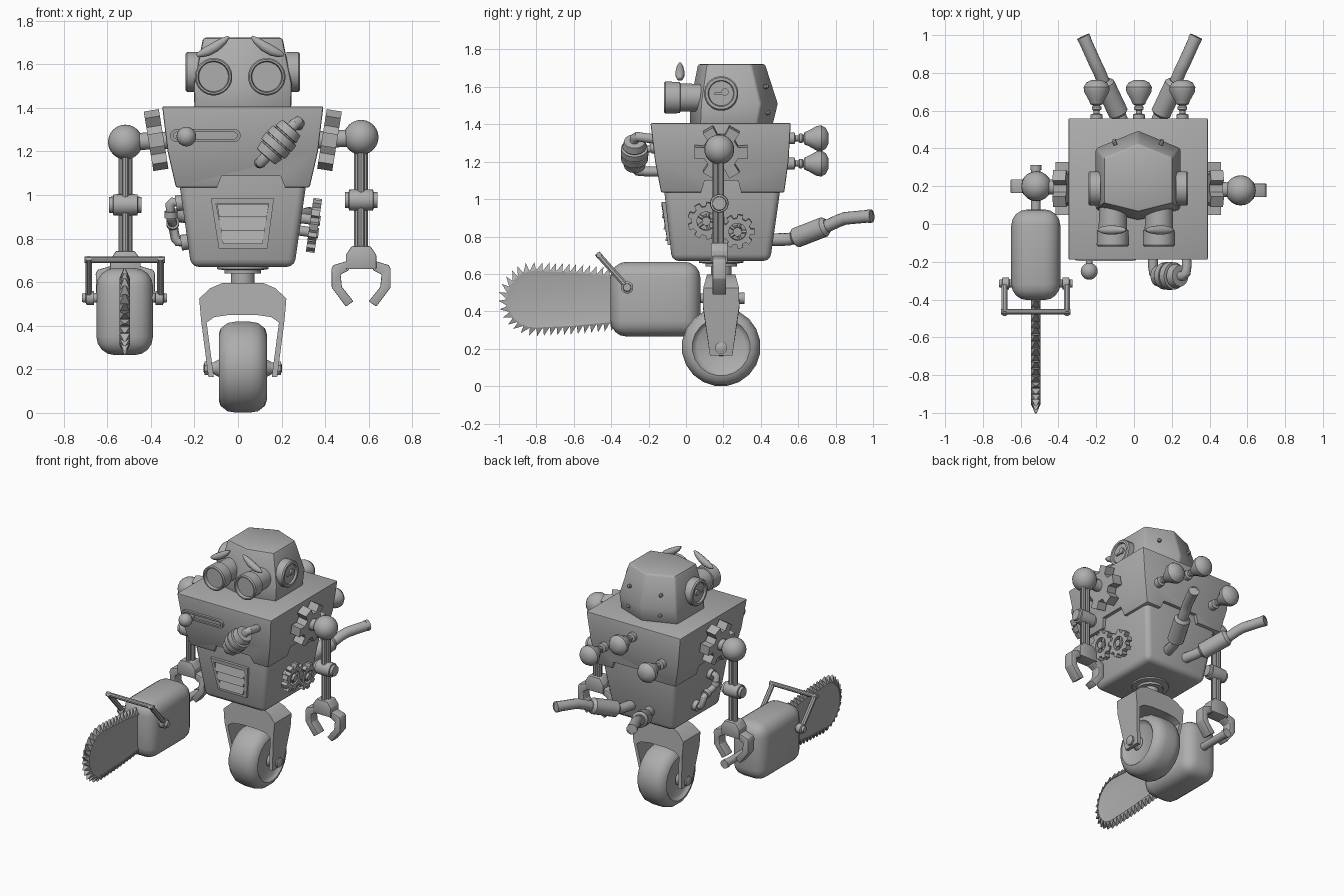
import bpy, bmesh, math
from mathutils import Vector as V, Matrix

if "Cube" in bpy.data.objects:
    bpy.data.objects.remove(bpy.data.objects["Cube"])

CX, CY = 0.022, 0.188      # body axis
GREY = bpy.data.materials.new("grey metal")
GREY.diffuse_color = (0.42, 0.42, 0.42, 1)
GREY.use_nodes = True
GREY.node_tree.nodes["Principled BSDF"].inputs["Base Color"].default_value = GREY.diffuse_color


def finish(name, bm, bevel=0, seg=2):
    bmesh.ops.recalc_face_normals(bm, faces=bm.faces)
    if bevel:
        es = [e for e in bm.edges if e.calc_face_angle(0) > 0.5]
        bmesh.ops.bevel(bm, geom=es, offset=bevel, segments=seg, profile=0.5, affect='EDGES')
    me = bpy.data.meshes.new(name)
    bm.to_mesh(me)
    bm.free()
    me.materials.append(GREY)
    ob = bpy.data.objects.new(name, me)
    bpy.context.collection.objects.link(ob)
    return ob


def loft(name, loops, closed=False, bevel=0, seg=2):
    bm = bmesh.new()
    vs = [[bm.verts.new(p) for p in lp] for lp in loops]
    n = len(vs[0])
    pairs = list(zip(vs, vs[1:])) + ([(vs[-1], vs[0])] if closed else [])
    for a, b in pairs:
        for i in range(n):
            bm.faces.new((a[i], a[(i + 1) % n], b[(i + 1) % n], b[i]))
    if not closed:
        bm.faces.new(vs[0])
        bm.faces.new(vs[-1])
    return finish(name, bm, bevel, seg)


def prism(name, pts, axis, lo, hi, bevel=0):
    put = {'x': lambda p, d: V((d, p[0], p[1])), 'y': lambda p, d: V((p[0], d, p[1]))}[axis]
    return loft(name, [[put(p, d) for p in pts] for d in (lo, hi)], bevel=bevel)


def box(name, c, size, bevel=0, seg=2):
    x, y, z = (s / 2 for s in size)
    q = [(-x, -y), (x, -y), (x, y), (-x, y)]
    return loft(name, [[V(c) + V((a, b, d)) for a, b in q] for d in (-z, z)], bevel=bevel, seg=seg)


def frame(c, n):
    return Matrix.Translation(c) @ V(n).to_track_quat('Z', 'Y').to_matrix().to_4x4()


def circle(r, z, n):
    return [V((r * math.cos(2 * math.pi * (i + .5) / n), r * math.sin(2 * math.pi * (i + .5) / n), z)) for i in range(n)]


def lathe(name, c, n, prof, sides=24):
    m = frame(c, n)
    return loft(name, [[m @ p for p in circle(r, d, sides)] for d, r in prof])


def rod(name, a, b, r, sides=12):
    d = V(b) - V(a)
    return lathe(name, a, d, [(0, r), (d.length, r)], sides)


def tube(name, pts, radii, sides=12):
    pts = [V(p) for p in pts]
    if not isinstance(radii, (list, tuple)):
        radii = [radii] * len(pts)
    loops, q, last = [], None, None
    for i, p in enumerate(pts):
        t = V()
        if i: t += (p - pts[i - 1]).normalized()
        if i < len(pts) - 1: t += (pts[i + 1] - p).normalized()
        t.normalize()
        q = t.to_track_quat('Z', 'Y') if q is None else last.rotation_difference(t) @ q
        last = t
        loops.append([p + q @ c for c in circle(radii[i], 0, sides)])
    return loft(name, loops)


def ball(name, c, r):
    bm = bmesh.new()
    bmesh.ops.create_uvsphere(bm, u_segments=20, v_segments=12, radius=r, matrix=Matrix.Translation(c))
    return finish(name, bm)


def gear(name, c, n, r0, r1, hole, teeth, thick, fill=.5):
    m, out = frame(c, n), []
    for i in range(teeth):
        for f, r in ((-.5 * fill - .06, r0), (-.5 * fill + .03, r1), (.5 * fill - .03, r1), (.5 * fill + .06, r0)):
            a = 2 * math.pi * (i + f) / teeth
            out.append((r * math.cos(a), r * math.sin(a)))
    inner = [V(p).normalized() * hole for p in out]
    lay = lambda pts, z: [m @ V((p[0], p[1], z)) for p in pts]
    h = thick / 2
    loft(name, [lay(out, -h), lay(out, h), lay(inner, h), lay(inner, -h)], closed=True)
    return m


# Body: tapered boxes; the upper shell is notched on all four sides
def slab(z, hw, y0, y1):
    return [V((CX + sx * hw, y, z)) for sx, y in ((-1, y0), (1, y0), (1, y1), (-1, y1))]

upper = loft("upper_torso", [slab(1.035, .307, -.133, .525), slab(1.2, .345, -.165, .548),
                             slab(1.407, .37, -.19, .56)], bevel=.008)
loft("lower_torso", [slab(.67, .237, -.075, .45), slab(1.15, .305, -.128, .518)], bevel=.035, seg=3)
cutters = [prism("notch_y", [(-.11, 1), (.23, 1), (.195, 1.088), (-.075, 1.088)], 'y', -1, 1),
           prism("notch_x", [(.07, 1), (.305, 1), (.278, 1.1), (.1, 1.1)], 'x', -1, 1)]
for c in cutters:
    c.hide_render = True
    mod = upper.modifiers.new("notch", 'BOOLEAN')
    mod.object, mod.operation, mod.solver = c, 'DIFFERENCE', 'EXACT'
    bpy.context.view_layer.objects.active = upper
    bpy.ops.object.modifier_apply(modifier=mod.name)
    bpy.data.objects.remove(c)

# Head with ears, eyes, brows and rivets
def hexa(z, hw, yf, ys, yb2, yb):
    return [V((CX + x, y, z)) for x, y in ((0, yf), (hw, ys), (hw, yb2), (0, yb), (-hw, yb2), (-hw, ys))]

loft("head", [hexa(1.395, .222, .02, .075, .38, .465), hexa(1.51, .225, .022, .08, .4, .493),
              hexa(1.722, .182, .065, .11, .35, .425)], bevel=.012)
for s in (-1, 1):
    x = CX + s * .2
    lathe("ear", (x, CY, 1.565), (s, 0, 0), [(0, .092), (.055, .092), (.063, .085), (.063, .07), (.05, .066)])
    lathe("ear_keyhole", (x, CY + .02, 1.572), (s, 0, 0), [(0, .02), (.062, .02)], 12)
    box("ear_key_slot", (x + s * .03, CY - .01, 1.563), (.06, .05, .013))
    lathe("eye", (CX - .012 + s * .122, .12, 1.543), (0, -1, 0),
          [(0, .072), (.15, .076), (.152, .084), (.23, .086), (.238, .08), (.238, .072), (.215, .068)], 28)
    bx = CX - .012
    tube("eyebrow", [(bx + s * (.2 - .148 * t), -.032, 1.642 + .085 * t - .012 * math.sin(math.pi * t))
                     for t in (0, .15, .35, .6, .85, 1)], [.006, .018, .024, .024, .017, .006])
    for z, y in ((1.6, .424), (1.46, .432)):
        lathe("rivet", (CX + s * .12, y - .005, z), (s * .4, 1, .15), [(0, .012), (.018, .012), (.024, .006)], 10)

# Front vent
def trap(k, d):
    return [V((x, y, z)) for x, y, z in ((-.125 + k, -.118 - d, .985 - k), (.165 - k, -.118 - d, .985 - k),
                                         (.135 - k, -.085 - d, .755 + k), (-.088 + k, -.085 - d, .755 + k))]
loft("vent_frame", [trap(0, -.03), trap(0, .012), trap(.024, .012), trap(.024, -.03)], closed=True)
for i in range(3):
    t, z = i / 3, .958 - .062 * i
    w = .118 - .009 * i
    y = -.115 + .009 * i
    loft("vent_slat", [[V((.022 + sx * (w - k), yy, zz)) for sx, yy, zz in
                        ((-1, y + .03, z - h), (1, y + .03, z - h), (1, y - e, z - h), (-1, y - e, z - h))]
                       for h, e, k in ((0, 0, 0), (.058, .014, .009))])

# Slider and knob on the chest
def stadium(hl, r, y):
    pts = []
    for i in range(16):
        a = math.pi * (i + .5) / 8 - math.pi / 2
        pts.append(V((-.15 + r * math.cos(a) + (hl if i < 8 else -hl), y + .085 * r * math.sin(a) * -2, 1.273 + r * math.sin(a))))
    return pts
loft("slider_rail", [stadium(.132, .03, -.16), stadium(.132, .03, -.19), stadium(.13, .016, -.19),
                     stadium(.13, .016, -.16)], closed=True)
rod("slider_stem", (-.237, -.15, 1.268), (-.237, -.25, 1.268), .018)
ball("slider_knob", (-.237, -.25, 1.268), .045)

# Ribbed canister with bent leads
lathe("canister", (.187, -.275, 1.243), (.66, 0, .75),
      [(-.09, .035), (-.088, .056), (-.05, .064), (-.048, .058), (-.042, .058), (-.04, .072), (-.004, .074), (-.003, .067),
       (.003, .067), (.004, .074), (.04, .072), (.042, .058), (.048, .058), (.05, .064), (.088, .056), (.09, .035)])
tube("canister_lead", [(.275, -.15, 1.32), (.28, -.22, 1.328), (.275, -.26, 1.335), (.26, -.275, 1.326),
                       (.12, -.275, 1.167), (.105, -.26, 1.15), (.1, -.22, 1.148), (.1, -.14, 1.148)], .026)

# Side gears and side pipe
for y, z, r in ((.108, .885, .1), (.275, .828, .092)):
    x = CX + .245 + .14 * (z - .67) + .055
    n = (.987, 0, -.14)
    m = gear("side_gear", (x, y, z), n, r * .78, r, r * .5, 9, .04)
    q = V(n)
    c = V((x, y, z))
    rod("gear_hub", c - q * .07, c + q * .026, .024)
    for i in range(5):
        a = 2 * math.pi * i / 5
        rod("gear_spoke", c, m @ V((math.cos(a) * r * .6, math.sin(a) * r * .6, 0)), .011, 6)
tube("side_pipe", [(-.24, .1, .965), (-.3, .1, .968), (-.312, .1, .955), (-.308, .11, .905), (-.305, .135, .885), (-.3, .2, .87),
                   (-.297, .225, .85), (-.287, .23, .80), (-.275, .23, .785), (-.2, .23, .785)], .022)
for y, z, x in ((.1, .965, -.255), (.23, .785, -.232)):
    lathe("pipe_flange", (x, y, z), (-1, 0, -.14), [(-.02, .036), (.03, .036)], 14)
lathe("pipe_joint", (-.308, .108, .91), (0, .2, -1), [(-.015, .03), (.015, .03)], 14)
lathe("pipe_joint", (-.3, .2, .87), (0, 1, -.2), [(-.015, .03), (.015, .03)], 14)

# Bulbs and exhausts at the back
for dx, z in ((-.22, 1.19), (.004, 1.325), (.234, 1.19)):
    lathe("back_bulb", (CX + dx, .535, z), (0, 1, 0),
          [(0, .032), (.045, .032), (.05, .016), (.065, .016), (.072, .026), (.085, .026), (.092, .018), (.1, .034),
           (.12, .042), (.165, .068), (.19, .07), (.213, .056), (.228, .025)], 16)
for s in (-1, 1):
    P = lambda x, y, z: V((CX + .008 + s * x, y, z))
    tube("exhaust_pipe", [P(.065, .42, .782), P(.095, .55, .785), P(.12, .61, .803), P(.195, .76, .858), P(.215, .81, .882),
                          P(.235, .85, .897), P(.298, .99, .91)], .034, 14)
    a, b = P(.107, .575, .788), P(.192, .755, .858)
    L = (b - a).length
    lathe("muffler", a, b - a, [(0, .036), (.015, .054), (L - .02, .054), (L, .038)], 16)
    d = P(.298, .99, .91) - P(.235, .85, .897)
    lathe("exhaust_tip", P(.294, .982, .909), d, [(-.01, .036), (.012, .036), (.012, .028), (-.008, .027)], 14)

# Arms with shoulder cogs, elbows and claws
for s, x, y, dz in ((-1, -.517, .2, -.012), (1, .565, .178, .01)):
    cog = V((CX + s * .398, CY, 1.252))
    gear("shoulder_cog", cog, (s * .987, 0, -.16), .095, .145, .03, 6, .07, .48)
    rod("shoulder_pin", cog - V((s * .06, 0, 0)), (x, y, 1.255 + dz), .04, 16)
    ball("shoulder_ball", (x, y, 1.255 + dz), .08)
    for k in range(3):
        a = 2 * math.pi * k / 3 + math.pi / 6
        o = V((x + .018 * math.cos(a), y + .018 * math.sin(a), dz))
        rod("arm_rod", o + V((0, 0, .73)), o + V((0, 0, 1.22)), .017, 10)
    lathe("elbow", (x - .075, y, .967 + dz), (1, 0, 0),
          [(0, .036), (.018, .038), (.02, .048), (.06, .05), (.09, .05), (.13, .048), (.132, .038), (.15, .036)], 18)
    prism("wrist", [(x + a, b + dz) for a, b in ((-.07, .65), (.07, .65), (.07, .715), (.043, .755), (-.043, .755), (-.07, .715))],
          'y', y - .045, y + .045, .005)
    for t in (-1, 1):
        prism("claw", [(x + t * a, b + dz) for a, b in ((.055, .69), (.128, .668), (.136, .65), (.135, .565), (.07, .478), (.035, .502),
                                                       (.088, .568), (.094, .625), (.055, .645))], 'y', y - .036, y + .036, .004)

# Chainsaw: body, handles, bar and teeth
SX, SZ = -.52, .465
box("saw_body", (SX, -.163, SZ), (.26, .48, .4), .085, 4)
rod("saw_rear_handle", (SX, .05, .47), (SX, .31, .47), .026, 14)
lathe("saw_rear_cap", (SX, .285, .47), (0, 1, 0), [(0, .03), (.028, .03)], 14)
rod("saw_handle_bar", (SX - .185, -.465, .702), (SX + .185, -.465, .702), .015, 10)
for s in (-1, 1):
    tube("saw_handle_post", [(SX + s * .165, -.475, .71), (SX + s * .165, -.31, .525)], .017, 8)
    lathe("saw_handle_knob", (SX + s * .1, -.315, .528), (s, 0, 0),
          [(0, .022), (.04, .022), (.042, .033), (.075, .033), (.08, .022), (.095, .02)], 16)
path = [V((-.36, SZ + .125)), V((-.6, SZ + .148))]
for i in range(13):
    a = math.pi / 2 + math.pi * i / 12
    path.append(V((-.808 + .155 * math.cos(a), SZ + .158 * math.sin(a))))
path += [V((-.6, SZ - .148)), V((-.36, SZ - .125))]
bm = bmesh.new()
sides = [[bm.verts.new((SX + d, p[0], p[1])) for p in path] for d in (-.02, .02)]
faces = [bm.faces.new(v) for v in sides]
for i in range(len(path)):
    j = (i + 1) % len(path)
    bm.faces.new((sides[0][i], sides[0][j], sides[1][j], sides[1][i]))
bmesh.ops.recalc_face_normals(bm, faces=bm.faces)
for f in faces:
    bmesh.ops.inset_region(bm, faces=[f], thickness=.042, depth=-.008)
finish("saw_bar", bm)
step, carry = .036, .03
for a, b in zip(path, path[1:]):
    t = (b - a).normalized()
    nrm = V((t[1], -t[0])) * -1
    if nrm.dot((a + b) / 2 - V((-.7, SZ))) < 0:
        nrm = -nrm
    while carry < (b - a).length:
        p = a + t * carry - nrm * .006
        q0, q1, tip = p - t * .018, p + t * .018, p + nrm * .047 - t * .016
        bm = bmesh.new()
        for d in (-.024, .024):
            for q in (q0, q1):
                bm.verts.new((SX + d, q[0], q[1]))
        for d in (-.004, .004):
            bm.verts.new((SX + d, tip[0], tip[1]))
        bmesh.ops.convex_hull(bm, input=bm.verts)
        finish("saw_tooth", bm)
        carry += step
    carry -= (b - a).length

# Neck, fork and wheel
lathe("hip_disc", (CX, CY, .7), (0, 0, -1), [(0, .12), (.04, .12), (.045, .085), (.06, .085)], 24)
rod("hip_post", (CX, CY, .68), (CX, CY, .58), .055, 20)
half = [(.092, .597), (.15, .572), (.2, .525), (.192, .43), (.158, .165), (.133, .165), (.166, .415), (.13, .44), (.06, .45)]
fork = prism("wheel_fork", [(CX + x, z) for x, z in half] + [(CX - x, z) for x, z in reversed(half)], 'y', -1, 1)
for v in fork.data.vertices:            # side taper of the fork
    z = v.co.z
    w = .06 + .037 * min(1, (z - .165) / .19) - .022 * max(0, (z - .52) / .08)
    v.co.y = CY + w * (1 if v.co.y > 0 else -1)
rod("axle", (CX - .165, CY, .205), (CX + .165, CY, .205), .022, 12)
for s in (-1, 1):
    lathe("axle_bolt", (CX + s * .1, CY, .205), (s, 0, 0), [(0, .045), (.02, .035), (.035, .026), (.075, .026), (.08, .015)], 14)
    lathe("axle_nut", (CX + s * .12, CY, .205), (s, 0, 0), [(.03, .034), (.055, .034)], 8)
lathe("wheel", (CX - .11, CY, .21), (1, 0, 0),
      [(.022, .13), (.012, .145), (0, .155), (.008, .18), (.04, .205), (.075, .211), (.145, .211), (.18, .205), (.212, .18),
       (.22, .155), (.208, .145), (.198, .13)], 20)

# Smooth shading with sharp edges kept
bpy.ops.object.select_all(action='SELECT')
bpy.ops.object.shade_smooth_by_angle(angle=math.radians(35))
